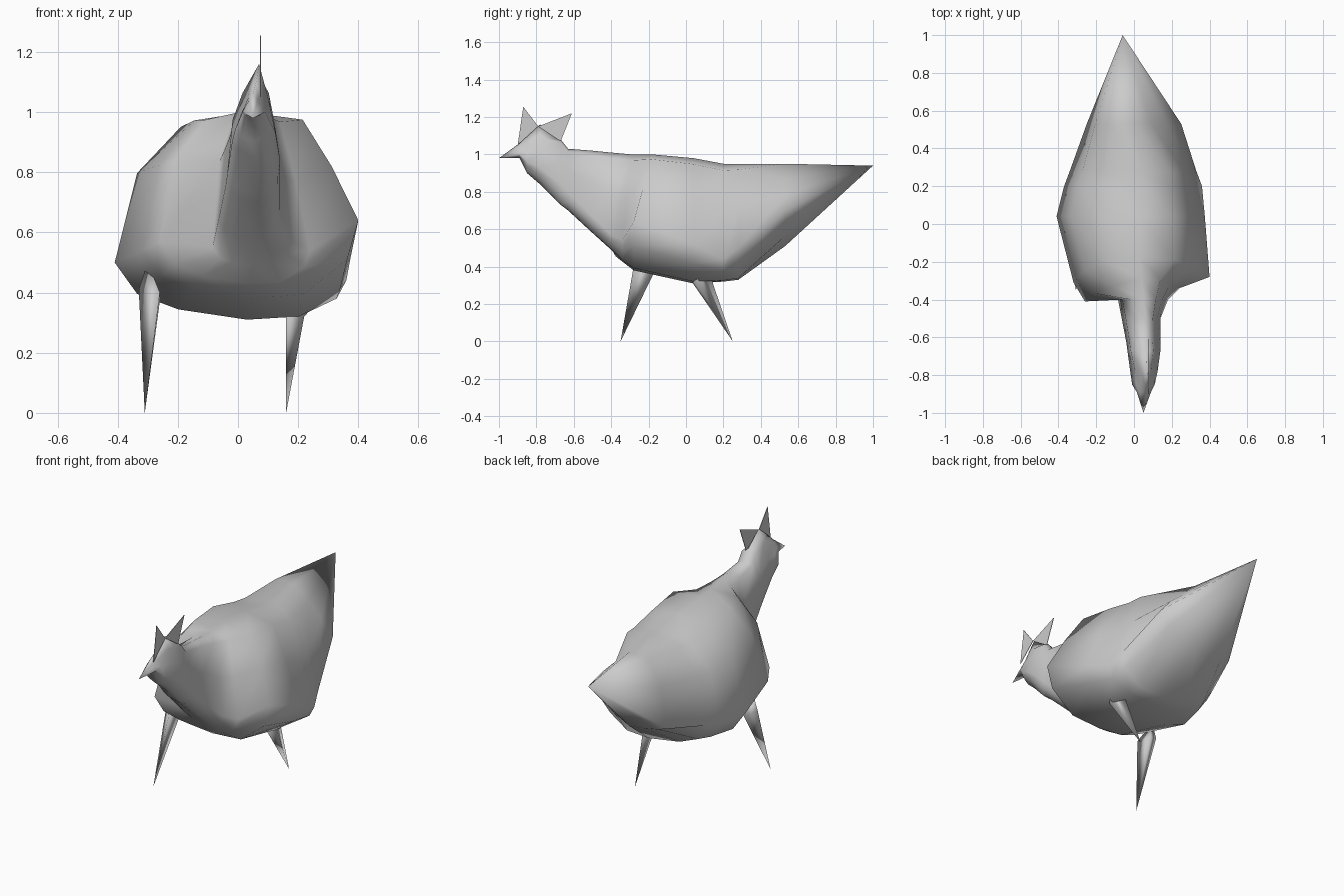
import bpy
import bmesh

old = bpy.data.objects.get("Cube")
if old:
    bpy.data.objects.remove(old, do_unlink=True)

GREY = (0.6, 0.6, 0.6, 1)
grey = bpy.data.materials.new("plain_grey")
grey.use_nodes = True
grey.diffuse_color = GREY
grey.node_tree.nodes["Principled BSDF"].inputs["Base Color"].default_value = GREY

# Two intermediate corners for each quarter of a section, as (outward, vertical)
# shares, going round from the left flank over the top
FULL = [((0.76, 0.5), (0.5, 0.93)), ((0.5, 0.94), (0.83, 0.62)),
        ((0.83, 0.55), (0.52, 0.82)), ((0.5, 0.95), (0.9, 0.5))]
WEDGE = [((0.7, 0.35), (0.36, 0.68)), ((0.36, 0.68), (0.7, 0.35)),
         ((0.75, 0.4), (0.4, 0.72)), ((0.4, 0.72), (0.75, 0.4))]
TAIL = [WEDGE[0], ((0.5, 0.98), (0.82, 0.6)), WEDGE[2], WEDGE[3]]


def finish(bm, name, smooth=True):
    """Turn a bmesh into a named, shaded object."""
    bmesh.ops.recalc_face_normals(bm, faces=bm.faces)
    mesh = bpy.data.meshes.new(name)
    bm.to_mesh(mesh)
    bm.free()
    mesh.materials.append(grey)
    for face in mesh.polygons:
        face.use_smooth = smooth
    obj = bpy.data.objects.new(name, mesh)
    bpy.context.collection.objects.link(obj)
    return obj


def section(shape, y, right, right_z, left, left_z, mid, top, bottom,
            lead=0, lean=0):
    """Lopsided section; lead shifts its right flank, lean its top, along y."""
    ends = [(1, 0), (0, 1), (1, 0), (0, 1)]
    points = []
    for quarter in range(4):
        on_right = quarter in (1, 2)
        upper = quarter < 2
        side_x, side_z = (right, right_z) if on_right else (left, left_z)
        end_z = top if upper else bottom
        for out, rise in (ends[quarter], *shape[quarter]):
            # the flank and the two ridge points belong to both halves
            tilt = lean * rise if upper or (quarter == 2 and out == 0) else 0
            points.append((mid + (side_x - mid) * out,
                           y + lead * out * on_right + tilt,
                           side_z + (end_z - side_z) * rise))
    return points


def loft(name, start, sections, end):
    """Skin sections between two pointed ends."""
    bm = bmesh.new()
    rings = [[bm.verts.new(p) for p in section(*s)] for s in sections]
    count = len(rings[0])
    for a, b in zip(rings, rings[1:]):
        for i in range(count):
            j = (i + 1) % count
            bm.faces.new((a[i], a[j], b[j], b[i]))
    for tip, ring in ((start, rings[0]), (end, rings[-1])):
        point = bm.verts.new(tip)
        for i in range(count):
            bm.faces.new((point, ring[i], ring[(i + 1) % count]))
    return finish(bm, name)


# Beak, head, neck, breast and tail as one skin
# shape, y, right x, right z, left x, left z, middle x, top, bottom, lead, lean
loft("body", (0.05, -1, 0.98), [
    (WEDGE, -0.89, 0.015, 1, 0.09, 1, 0.05, 1.06, 0.98),
    (WEDGE, -0.85, -0.01, 0.94, 0.11, 0.96, 0.06, 1.1, 0.9),
    (WEDGE, -0.78, -0.02, 0.9, 0.125, 0.93, 0.07, 1.16, 0.84),
    (FULL, -0.67, -0.035, 0.8, 0.14, 0.84, 0.065, 1.08, 0.73),
    (FULL, -0.63, -0.04, 0.76, 0.14, 0.8, 0.06, 1.03, 0.7),
    (FULL, -0.5, -0.065, 0.64, 0.14, 0.67, 0.06, 1.02, 0.58),
    (FULL, -0.4, -0.085, 0.55, 0.18, 0.57, 0.05, 1.01, 0.49),
    (FULL, -0.34, -0.26, 0.57, 0.24, 0.54, 0.04, 1, 0.43, -0.07, 0.05),
    (FULL, -0.28, -0.32, 0.54, 0.4, 0.64, 0.03, 1, 0.38, -0.03, 0.1),
    (FULL, 0.04, -0.41, 0.5, 0.375, 0.52, 0.03, 0.98, 0.31),
    (FULL, 0.2, -0.37, 0.5, 0.36, 0.44, 0.04, 0.95, 0.32),
    (FULL, 0.28, -0.34, 0.51, 0.33, 0.5, 0.05, 0.95, 0.33),
    (TAIL, 0.53, -0.25, 0.56, 0.25, 0.7, 0, 0.95, 0.51),
], (-0.06, 1, 0.94))


# Tapered legs: a three-cornered hip with a thigh above and a pointed foot below
def leg(name, hip, thigh, foot):
    bm = bmesh.new()
    ring = [bm.verts.new(p) for p in hip]
    for end in (thigh, foot):
        tip = bm.verts.new(end)
        for i in range(3):
            bm.faces.new((tip, ring[i], ring[(i + 1) % 3]))
    return finish(bm, name)


leg("right_leg", [(-0.33, -0.2, 0.41), (-0.26, -0.28, 0.4), (-0.26, -0.17, 0.37)],
    (-0.3, -0.2, 0.5), (-0.31, -0.35, 0))
leg("left_leg", [(0.16, 0.01, 0.35), (0.22, 0.05, 0.32), (0.18, 0.13, 0.35)],
    (0.31, 0.17, 0.42), (0.16, 0.25, 0))


# Thin pointed crest plates
def crest(name, corners):
    bm = bmesh.new()
    bm.faces.new([bm.verts.new((0.075, y, z)) for y, z in corners])
    obj = finish(bm, name, False)
    plate = obj.modifiers.new("thickness", "SOLIDIFY")
    plate.thickness = 0.003
    plate.offset = 0


crest("front_crest", [(-0.87, 1.255), (-0.9, 1.05), (-0.79, 1.15)])
crest("rear_crest", [(-0.61, 1.22), (-0.79, 1.15), (-0.67, 1.07)])
